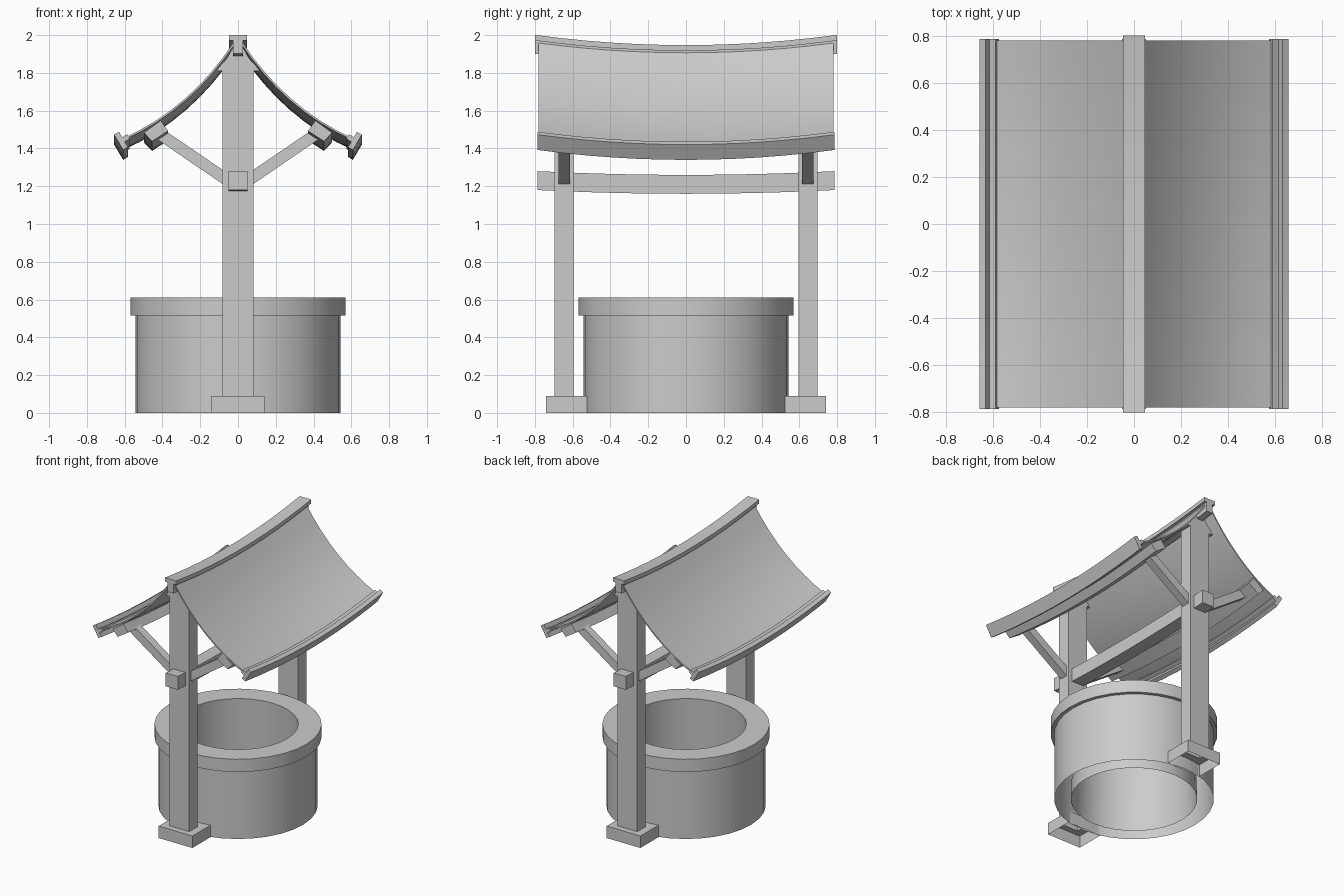
import bpy, bmesh, math
from mathutils import Vector

if "Cube" in bpy.data.objects:
    bpy.data.objects.remove(bpy.data.objects["Cube"])


def finish(name, bm, smooth=False):
    bmesh.ops.recalc_face_normals(bm, faces=bm.faces)
    me = bpy.data.meshes.new(name)
    bm.to_mesh(me)
    bm.free()
    ob = bpy.data.objects.new(name, me)
    bpy.context.collection.objects.link(ob)
    if smooth:
        bpy.ops.object.select_all(action='DESELECT')
        ob.select_set(True)
        bpy.context.view_layer.objects.active = ob
        bpy.ops.object.shade_smooth_by_angle(angle=math.radians(30))
    return ob


def sweep(name, profile, y0, y1, sag=0.0, n=1, smooth=False):
    """Extrude an x-z outline along y, sagging in the middle."""
    bm = bmesh.new()
    rings = []
    for i in range(n + 1):
        y = y0 + (y1 - y0) * i / n
        dz = -sag * (1 - (y / 0.79) ** 2)
        rings.append([bm.verts.new((x, y, z + dz)) for x, z in profile])
    k = len(profile)
    for a, b in zip(rings, rings[1:]):
        for j in range(k):
            bm.faces.new((a[j], a[(j + 1) % k], b[(j + 1) % k], b[j]))
    bm.faces.new(rings[0])
    bm.faces.new(rings[-1])
    return finish(name, bm, smooth)


def lathe(name, prof, n=32):
    """Spin an open r-z outline around z."""
    bm = bmesh.new()
    rings = [[bm.verts.new((r * math.cos(2 * math.pi * i / n), r * math.sin(2 * math.pi * i / n), z))
              for r, z in prof] for i in range(n)]
    for i in range(n):
        a, b = rings[i], rings[(i + 1) % n]
        for j in range(len(prof) - 1):
            bm.faces.new((a[j], b[j], b[j + 1], a[j + 1]))
    return finish(name, bm, True)


def rect(x0, x1, z0, z1):
    return [(x0, z0), (x1, z0), (x1, z1), (x0, z1)]


def tee(o, d, web, h):
    """T-shaped trim outline: o = middle of outer face, d = outward direction."""
    o, d = Vector(o), Vector(d).normalized()
    p = Vector((-d.y, d.x))
    pts = [(0, .047), (0, -.047), (.03, -.047), (.03, -h), (web, -h), (web, h), (.03, h), (.03, .047)]
    return [tuple(o - d * a + p * b) for a, b in pts]


# Hollow round wall with rim, open underneath
lathe("well_wall", [(.43, 0), (.41, .61), (.568, .61), (.568, .515), (.542, .515), (.542, 0)])

# Sagging cross beam and ridge
sweep("cross_beam", rect(-.05, .05, 1.18, 1.28), -.785, .785, .02, 12, True)
sweep("ridge_trim", tee((0, 2.0), (0, 1), .10, .026), -.8, .8, .053, 12, True)

# Curved thin roof outline, top edge then offset lower edge
P0, P1, P2 = Vector((.02, 1.968)), Vector((.25, 1.615)), Vector((.612, 1.453))
top, low = [], []
for i in range(9):
    t = i / 8
    p = P0 * (1 - t) ** 2 + P1 * 2 * t * (1 - t) + P2 * t * t
    d = ((P1 - P0) * (1 - t) + (P2 - P1) * t).normalized()
    top.append(p)
    low.append(p + Vector((d.y, -d.x)) * .01)
roof = [tuple(v) for v in top + low[::-1]]

for s, side in ((1, "right"), (-1, "left")):
    def flip(pts):
        return [(s * x, z) for x, z in pts]
    # Roof slope, eave trim and purlin
    sweep(side + "_roof", flip(roof), -.78, .78, .053, 12, True)
    sweep(side + "_eave_trim", flip(tee((.632, 1.433), (.85, -.5), .06, .014)), -.785, .785, .053, 12, True)
    purlin = [(.37, 1.495), (.455, 1.44), (.498, 1.485), (.41, 1.55)]
    sweep(side + "_purlin", flip(purlin), -.775, .775, .053, 12, True)
    # Diagonal braces
    brace = [(.06, 1.197), (.43, 1.45), (.39, 1.497), (.06, 1.272)]
    for f, end in ((-1, "front"), (1, "back")):
        sweep(f"{end}_{side}_brace", flip(brace), f * .645 - .03, f * .645 + .03)

for f, end in ((-1, "front"), (1, "back")):
    # Foot and post in one: open-bottomed box, top stepped in and drawn up
    bm = bmesh.new()
    rings = []
    for hx, hy, cy, z in ((.14, .1075, .6325, 0), (.14, .1075, .6325, .09),
                          (.082, .05, .645, .09), (.082, .05, .645, 1.81)):
        rings.append([bm.verts.new((a * hx, f * cy + b * hy, z))
                      for a, b in ((-1, -1), (1, -1), (1, 1), (-1, 1))])
    for a, b in zip(rings, rings[1:]):
        for j in range(4):
            bm.faces.new((a[j], a[(j + 1) % 4], b[(j + 1) % 4], b[j]))
    bm.faces.new(rings[-1])
    finish(end + "_post", bm)
    # Gable block between post top and roof
    gable = [(-.12, 1.81), (.12, 1.81), (.06, 1.875), (.025, 1.935), (-.025, 1.935), (-.06, 1.875)]
    y0, y1 = sorted((f * .595, f * .695))
    sweep(end + "_gable_block", gable, y0, y1)
